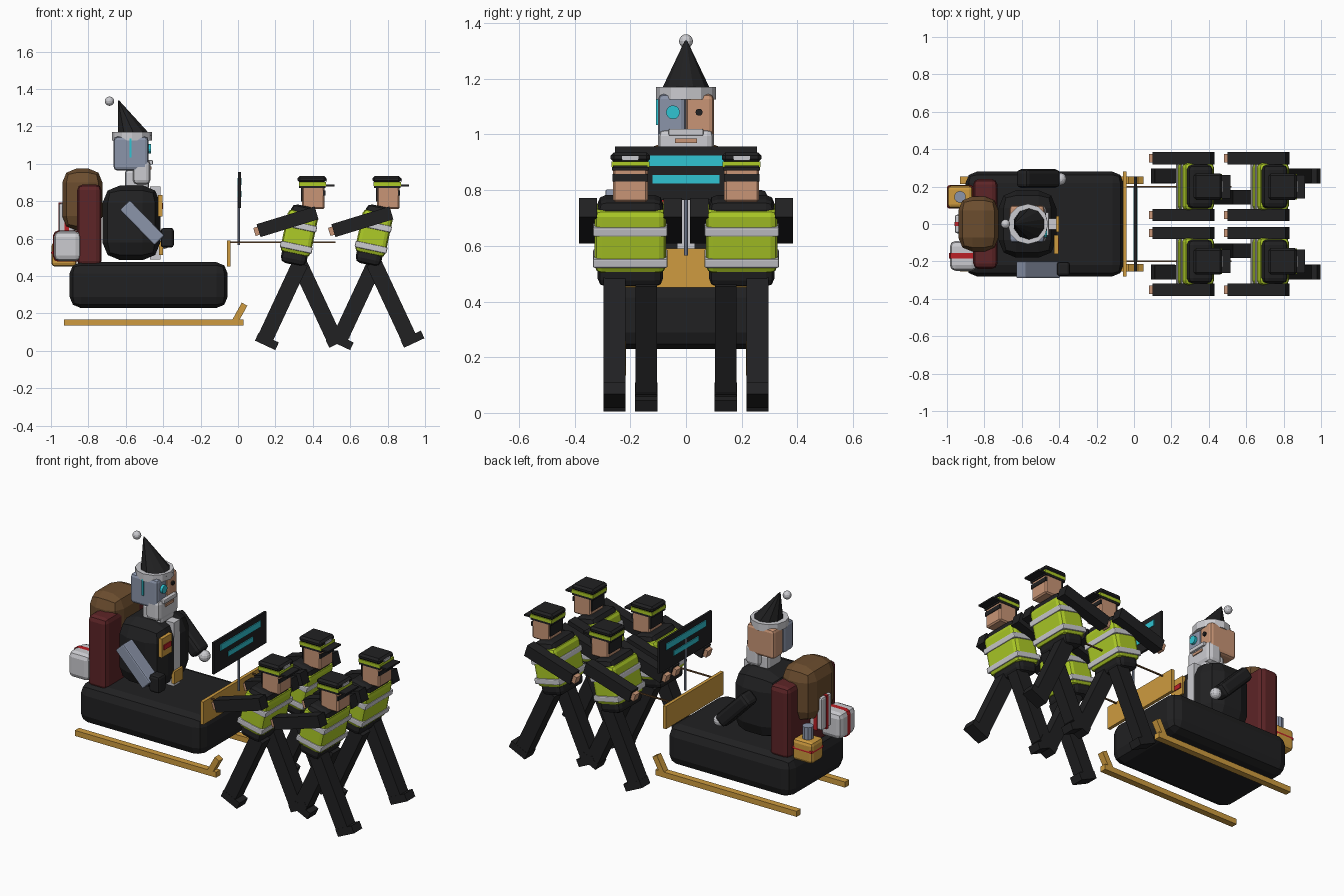
import bpy, bmesh
from math import radians, atan2, hypot, sin, cos
from mathutils import Matrix, Vector

cube = bpy.data.objects.get("Cube")
if cube:
    bpy.data.objects.remove(cube, do_unlink=True)


def material(name, rgb):
    m = bpy.data.materials.new(name)
    m.use_nodes = True
    m.diffuse_color = (*rgb, 1)
    m.node_tree.nodes["Principled BSDF"].inputs["Base Color"].default_value = (*rgb, 1)
    return m


BLACK = material("black", (.015, .015, .016))
SKIN = material("skin", (.58, .3, .18))
LIME = material("lime", (.42, .6, .02))
SILVER = material("light grey", (.6, .6, .63))
STEEL = material("steel blue", (.26, .3, .4))
CYAN = material("cyan", (.03, .55, .65))
GOLD = material("golden wood", (.62, .33, .05))
MAROON = material("maroon", (.11, .018, .02))
BROWN = material("brown", (.15, .075, .028))
RED = material("red", (.5, .015, .02))


def finish(bm, name, mat, matrix):
    me = bpy.data.meshes.new(name)
    bmesh.ops.transform(bm, matrix=matrix, verts=bm.verts)
    bm.to_mesh(me)
    bm.free()
    me.materials.append(mat)
    ob = bpy.data.objects.new(name, me)
    bpy.context.collection.objects.link(ob)
    return ob


def box(name, mat, c, s, bevel=0, seg=2, tilt=0):
    """Box with centre c and size s, tilted about the y axis."""
    bm = bmesh.new()
    bmesh.ops.create_cube(bm, size=1)
    bmesh.ops.scale(bm, vec=s, verts=bm.verts)
    if bevel:
        bmesh.ops.bevel(bm, geom=bm.edges[:], offset=bevel, segments=seg,
                        profile=.5, affect='EDGES')
    return finish(bm, name, mat, Matrix.Translation(c) @ Matrix.Rotation(tilt, 4, 'Y'))


def beam(name, mat, p, q, y, width, height, bevel=0):
    """Bar between two points of the xz plane."""
    dx, dz = q[0] - p[0], q[1] - p[1]
    return box(name, mat, ((p[0] + q[0]) / 2, y, (p[1] + q[1]) / 2),
               (hypot(dx, dz), width, height), bevel, 2, -atan2(dz, dx))


def cone(name, mat, c, r1, r2, h, sides, axis='Z', lean=0):
    bm = bmesh.new()
    bmesh.ops.create_cone(bm, cap_ends=True, segments=sides, radius1=r1, radius2=r2, depth=h)
    for v in bm.verts:
        v.co.x += lean * (v.co.z / h + .5)
    turn = Matrix.Rotation(radians(90), 4, 'Y') if axis == 'X' else Matrix.Identity(4)
    return finish(bm, name, mat, Matrix.Translation(c) @ turn)


def ball(name, mat, c, r):
    bm = bmesh.new()
    bmesh.ops.create_uvsphere(bm, u_segments=12, v_segments=8, radius=r)
    return finish(bm, name, mat, Matrix.Translation(c))


# Sled
box("sled_body", BLACK, (-.478, 0, .352), (.845, .56, .245), .06)
box("front_board", GOLD, (-.05, 0, .52), (.02, .56, .14))
for side in (-1, 1):
    box("runner", GOLD, (-.45, side * .235, .152), (.96, .04, .034))
    beam("runner_curl", GOLD, (-.02, .15), (.035, .25), side * .235, .04, .034)
    box("tow_rope", BROWN, (.235, side * .2, .58), (.57, .008, .008))

# Sign on a pole
cone("sign_pole", STEEL, (.005, 0, .73), .007, .007, .33, 8)
box("sign_board", BLACK, (.008, 0, .861), (.014, .51, .193))
for face in (-1, 1):
    box("sign_bar_upper", CYAN, (.008 + face * .009, 0, .906), (.006, .39, .038))
    box("sign_bar_lower", CYAN, (.008 + face * .009, 0, .839), (.006, .24, .03))

# Seat, sack and parcels
box("seat_back", MAROON, (-.795, 0, .67), (.13, .48, .44), .03)
box("sack", BROWN, (-.832, 0, .81), (.215, .295, .33), .075)
box("large_parcel", SILVER, (-.912, -.17, .56), (.145, .16, .16), .03)
box("large_parcel_ribbon", RED, (-.912, -.17, .56), (.152, .02, .166), .025)
box("tall_parcel", SILVER, (-.915, 0, .69), (.085, .1, .2), .012)
box("tall_parcel_ribbon", RED, (-.915, 0, .69), (.025, .108, .206))
box("tall_parcel_band", RED, (-.915, 0, .69), (.092, .02, .206))
box("golden_parcel", GOLD, (-.93, .145, .515), (.135, .12, .13), .02)
box("golden_parcel_ribbon", RED, (-.93, .145, .525), (.141, .126, .024), .015)
cone("tin", STEEL, (-.93, .145, .615), .032, .032, .08, 10)

# Driver body
box("driver_torso", BLACK, (-.57, 0, .685), (.31, .36, .4), .095)
box("coat_trim", SILVER, (-.442, 0, .685), (.055, .06, .39))
box("buckle", GOLD, (-.412, 0, .55), (.02, .085, .075))
box("chest_badge", GOLD, (-.416, -.11, .775), (.022, .1, .115))
box("chest_badge_bar", RED, (-.403, -.11, .775), (.006, .07, .03))
beam("steel_arm", STEEL, (-.605, .78), (-.42, .59), -.245, .09, .075, .008)
beam("sleeve_arm", BLACK, (-.605, .78), (-.42, .59), .243, .1, .085, .022)
box("dark_glove", BLACK, (-.378, -.24, .605), (.07, .075, .105), .015)
ball("pale_glove", SILVER, (-.395, .24, .58), .034)

# Driver head, half steel and half skin
box("collar", SILVER, (-.54, 0, .915), (.13, .14, .11), .02)
for side, mat, label in ((-1, STEEL, "steel"), (1, SKIN, "skin")):
    box("head_" + label, mat, (-.572, side * .05, 1.055), (.185, .1, .18), .018)
box("beard", SILVER, (-.515, 0, .955), (.095, .2, .13), .025)
box("moustache", SILVER, (-.468, 0, 1.008), (.025, .125, .025), .005)
box("mouth", SKIN, (-.466, 0, .978), (.008, .08, .016))
cone("steel_eye", CYAN, (-.474, -.047, 1.08), .025, .025, .02, 12, 'X')
cone("dark_eye", BLACK, (-.477, .047, 1.08), .013, .013, .014, 10, 'X')
box("temple_light", CYAN, (-.575, -.103, 1.085), (.012, .008, .1))

# Driver hat
cone("hat_rim", SILVER, (-.567, 0, 1.148), .108, .108, .045, 12)
cone("hat_cone", BLACK, (-.553, 0, 1.245), .092, .004, .185, 10, lean=-.085)
ball("hat_bobble", SILVER, (-.687, 0, 1.335), .025)


def leg(x, y, angle):
    """Leg and foot swung together about the hip."""
    hip = Vector((x + .33, y, .462))
    swing = Matrix.Rotation(angle, 3, 'Y')
    box("walker_leg", BLACK, hip + swing @ Vector((0, 0, -.225)), (.085, .078, .47), tilt=angle)
    box("walker_foot", BLACK, hip + swing @ Vector((.015, 0, -.4475)), (.12, .08, .045), tilt=angle)


def walker(x, y, outer_swing):
    out = 1 if y > 0 else -1
    lean = radians(12)

    def torso_part(name, mat, height, size, bevel):
        box(name, mat, (x + .325 + sin(lean) * height, y, .618 + cos(lean) * height),
            size, bevel, 2, lean)

    torso_part("walker_torso", BLACK, 0, (.14, .235, .32), .03)
    torso_part("walker_vest", LIME, .012, (.165, .256, .235), .025)
    for h in (-.065, .05):
        torso_part("vest_stripe", SILVER, h, (.174, .268, .034), .006)
    leg(x, y + out * .057, outer_swing)
    leg(x, y - out * .057, -outer_swing)
    # Arms reaching back to the rope
    for side in (-1, 1):
        ay = y + side * .152
        beam("walker_arm", BLACK, (x + .42, .738), (x + .11, .643), ay, .066, .072)
        beam("walker_hand", SKIN, (x + .11, .643), (x + .088, .636), ay, .045, .045)
    # Head and cap
    box("walker_head", SKIN, (x + .403, y, .82), (.12, .126, .125), .008, 1)
    box("walker_hair", BLACK, (x + .341, y, .84), (.008, .12, .085))
    box("dark_glasses", BLACK, (x + .461, y, .845), (.012, .128, .026))
    box("cap_band", LIME, (x + .398, y, .893), (.146, .136, .02))
    box("cap_lower", BLACK, (x + .398, y, .877), (.142, .132, .014))
    box("cap_crown", BLACK, (x + .395, y, .918), (.152, .142, .036), .012, 1)
    box("cap_visor", BLACK, (x + .478, y, .884), (.075, .125, .01))
    box("cap_badge", SILVER, (x + .472, y, .915), (.008, .06, .016))


# Four walkers, in step by row
for x, swing in ((0, radians(25)), (.4, radians(-25))):
    for y in (-.2, .2):
        walker(x, y, swing)
